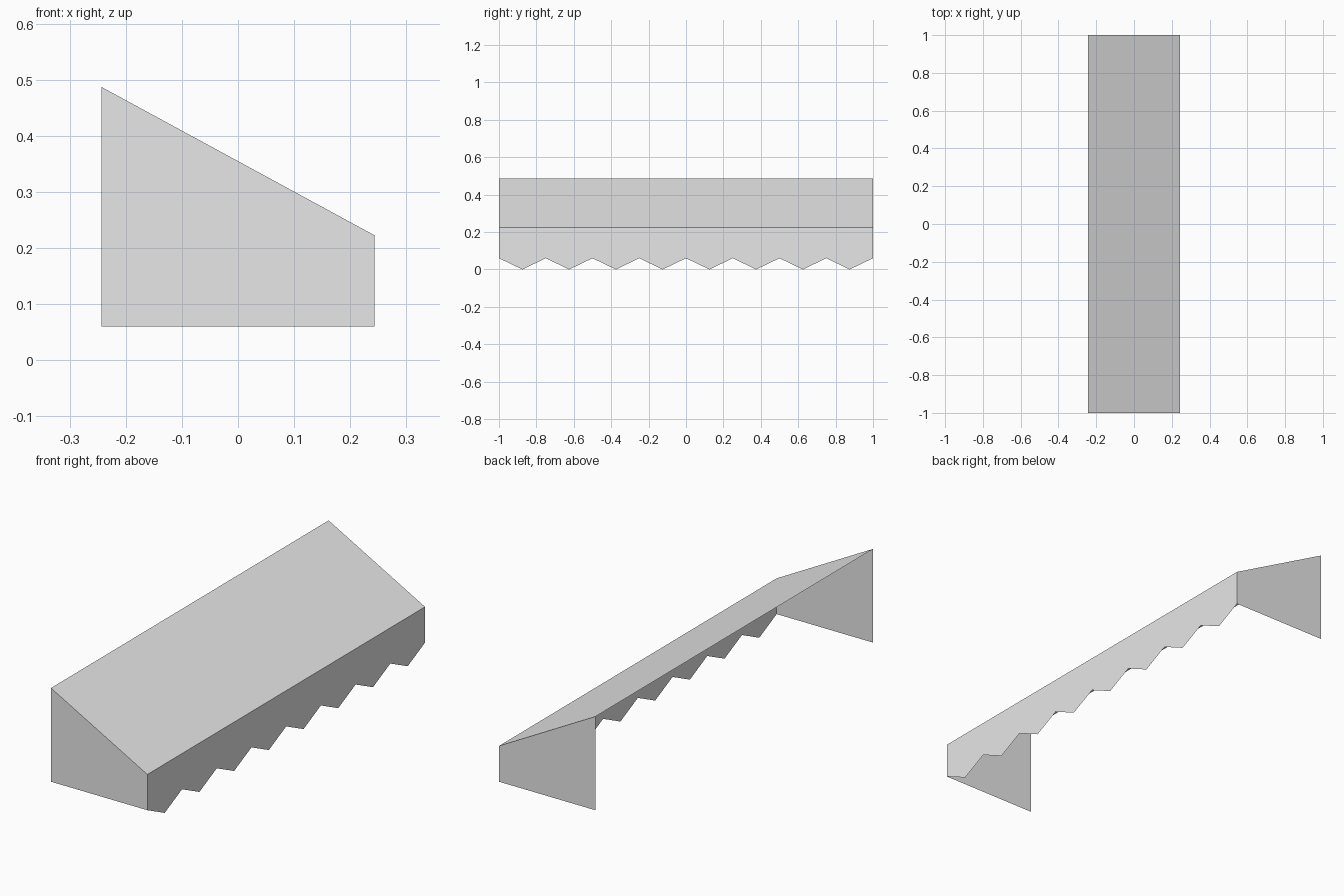
import bpy

if "Cube" in bpy.data.objects:
    bpy.data.objects.remove(bpy.data.objects["Cube"])

HALF_W, HALF_L = 0.243, 1.0             # half depth (x) and half length (y)
Z_HEM, Z_FRONT, Z_BACK = 0.06, 0.223, 0.487
TEETH = 8

canvas = bpy.data.materials.new("grey_canvas")
canvas.diffuse_color = (0.8, 0.8, 0.8, 1.0)
canvas.use_nodes = True
canvas.node_tree.nodes["Principled BSDF"].inputs["Base Color"].default_value = canvas.diffuse_color


def sheet(name, points):
    """One flat, thin cloth panel."""
    mesh = bpy.data.meshes.new(name)
    mesh.from_pydata(points, [], [tuple(range(len(points)))])
    mesh.materials.append(canvas)
    obj = bpy.data.objects.new(name, mesh)
    bpy.context.collection.objects.link(obj)


# Sloping awning roof
sheet("awning_roof", [(HALF_W, -HALF_L, Z_FRONT), (HALF_W, HALF_L, Z_FRONT),
                      (-HALF_W, HALF_L, Z_BACK), (-HALF_W, -HALF_L, Z_BACK)])

# Side panels at both ends, facing outward
for name, side in (("side_panel_front", -1), ("side_panel_back", 1)):
    profile = [(-HALF_W, Z_HEM), (HALF_W, Z_HEM), (HALF_W, Z_FRONT), (-HALF_W, Z_BACK)]
    if side > 0:
        profile.reverse()
    sheet(name, [(x, side * HALF_L, z) for x, z in profile])

# Hanging valance with a zigzag hem
step = HALF_L / TEETH
hem = [(HALF_W, -HALF_L + i * step, 0.0 if i % 2 else Z_HEM) for i in range(2 * TEETH + 1)]
sheet("zigzag_valance", hem + [(HALF_W, HALF_L, Z_FRONT), (HALF_W, -HALF_L, Z_FRONT)])
